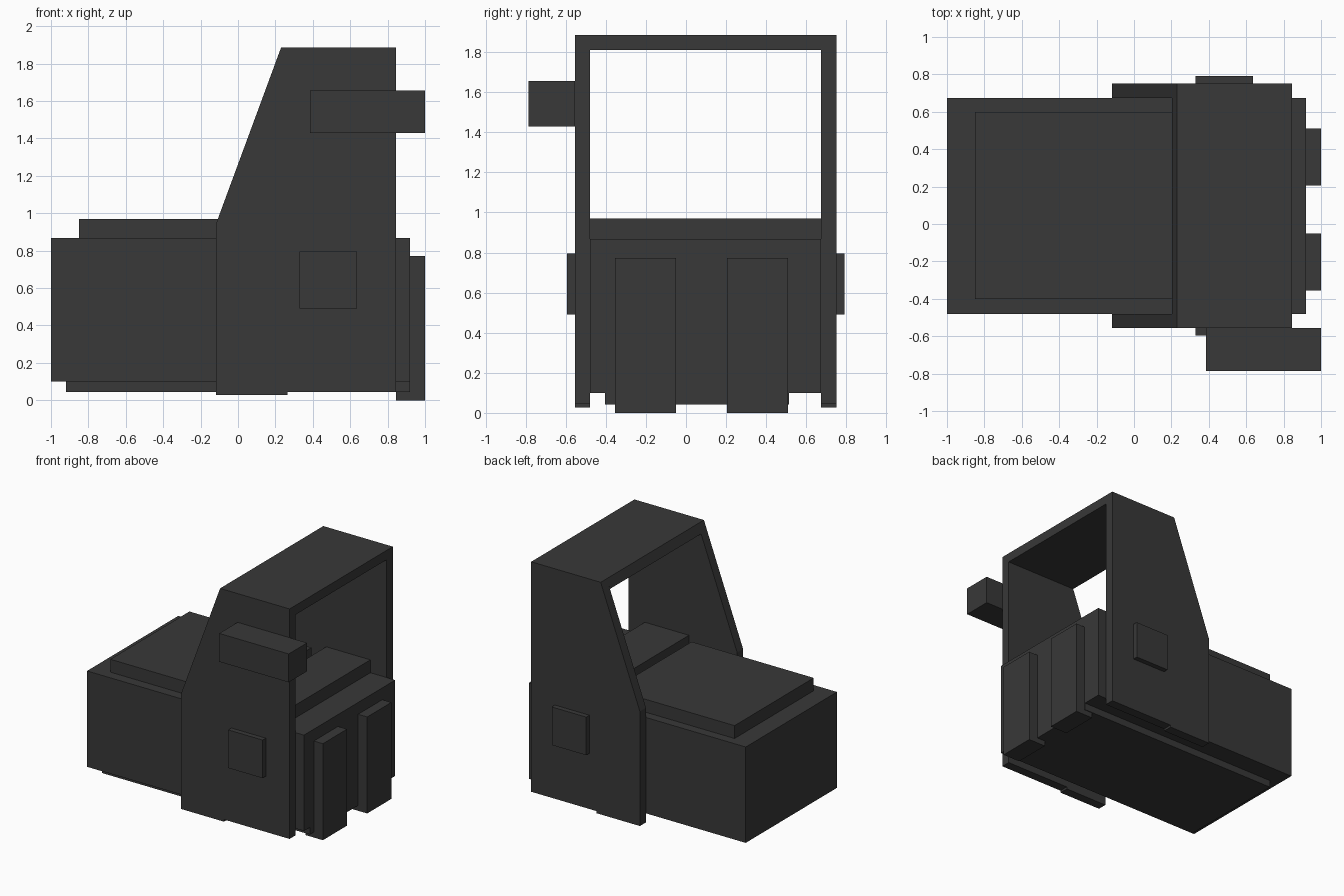
import bpy, bmesh

if "Cube" in bpy.data.objects:
    bpy.data.objects.remove(bpy.data.objects["Cube"])

mat = bpy.data.materials.new("dark grey")
mat.diffuse_color = (0.04, 0.04, 0.04, 1)
mat.use_nodes = True
mat.node_tree.nodes["Principled BSDF"].inputs["Base Color"].default_value = mat.diffuse_color


def prism(name, profile, y0, y1):
    """Extrude an x-z outline from y0 to y1."""
    bm = bmesh.new()
    face = bm.faces.new([bm.verts.new((x, y0, z)) for x, z in profile])
    ext = bmesh.ops.extrude_face_region(bm, geom=[face])
    verts = [v for v in ext["geom"] if isinstance(v, bmesh.types.BMVert)]
    bmesh.ops.translate(bm, verts=verts, vec=(0, y1 - y0, 0))
    bmesh.ops.recalc_face_normals(bm, faces=bm.faces)
    mesh = bpy.data.meshes.new(name)
    bm.to_mesh(mesh)
    bm.free()
    mesh.materials.append(mat)
    ob = bpy.data.objects.new(name, mesh)
    bpy.context.collection.objects.link(ob)
    return ob


def box(name, x, y, z):
    return prism(name, [(x[0], z[0]), (x[1], z[0]), (x[1], z[1]), (x[0], z[1])], *y)


# Main body with its underside, raised top panel and cross block
box("body", (-1, 0.92), (-0.48, 0.673), (0.10, 0.867))
box("underside", (-0.92, 0.92), (-0.405, 0.515), (0.043, 0.10))
box("top_panel", (-0.85, 0.23), (-0.40, 0.60), (0.867, 0.97))
box("cross_block", (0.31, 0.70), (-0.48, 0.673), (0.867, 0.97))

# Side plates with sloped front edge and lowered foot, plus square bosses
plate = [(-0.117, 0.028), (0.265, 0.028), (0.265, 0.045), (0.845, 0.045),
         (0.845, 1.885), (0.23, 1.885), (-0.117, 0.945)]
sides = {"right": (-0.555, -0.48, -0.595), "left": (0.75, 0.673, 0.79)}
for side, (outer, inner, boss) in sides.items():
    prism(side + "_side_plate", plate, outer, inner)
    box(side + "_boss", (0.33, 0.635), (outer, boss), (0.49, 0.795))

# Roof bridging the plates, following the sloped edge
prism("roof", [(0.202, 1.81), (0.845, 1.81), (0.845, 1.885), (0.23, 1.885)], -0.48, 0.673)

# Side arm near the top
box("side_arm", (0.385, 1.0), (-0.787, -0.555), (1.428, 1.655))

# Two upright rear bars reaching the ground
for i, y in enumerate((-0.355, 0.205)):
    box(f"rear_bar_{i + 1}", (0.845, 1.0), (y, y + 0.305), (0, 0.772))
